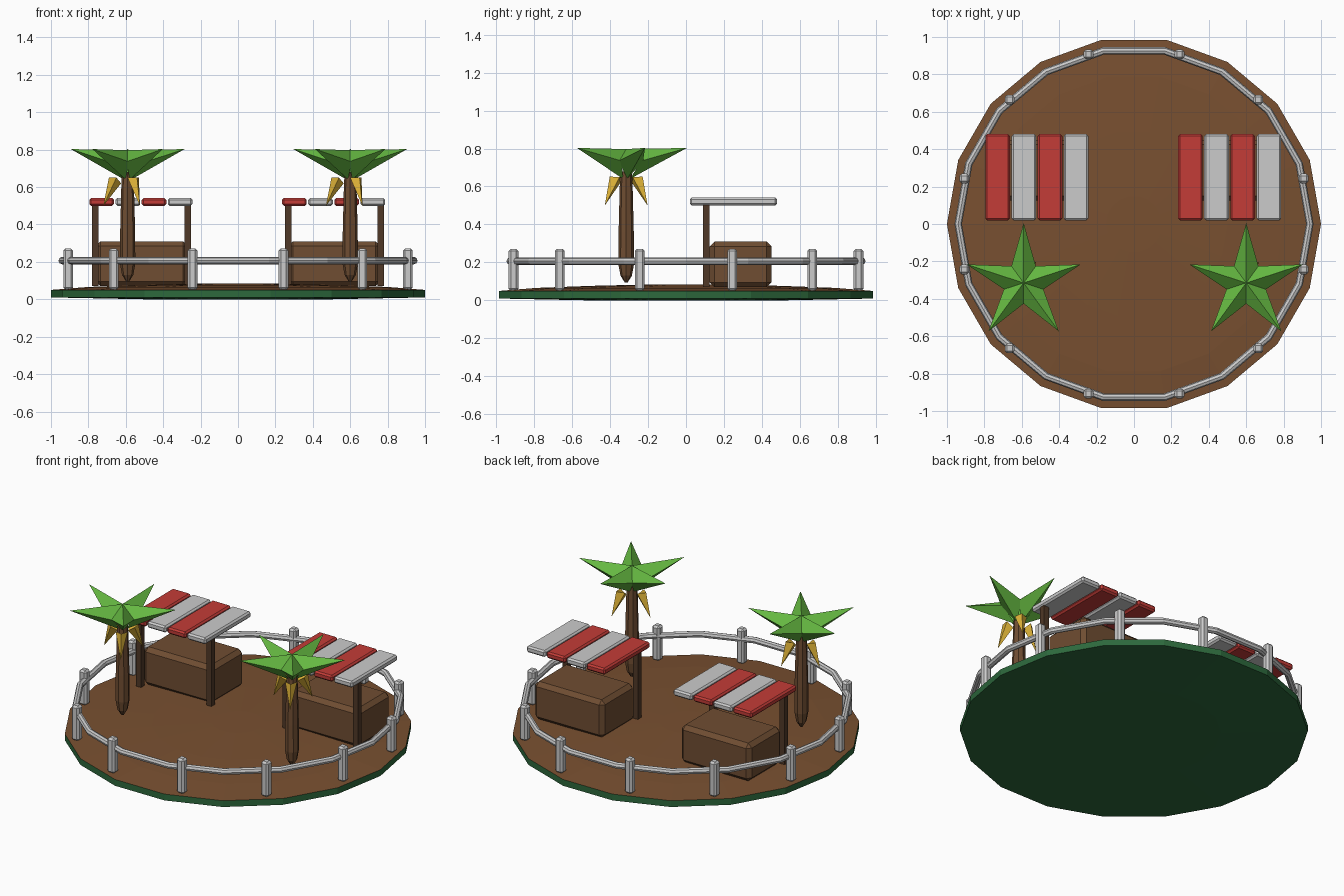
import bpy, bmesh, math
from mathutils import Vector, Matrix

if "Cube" in bpy.data.objects:
    bpy.data.objects.remove(bpy.data.objects["Cube"])


def mat(name, rgb):
    m = bpy.data.materials.new(name)
    m.diffuse_color = (*rgb, 1)
    m.use_nodes = True
    m.node_tree.nodes["Principled BSDF"].inputs["Base Color"].default_value = m.diffuse_color
    return m


SOIL = mat("soil", (0.19, 0.08, 0.03))
WOOD = mat("wood", (0.16, 0.075, 0.032))
DARK = mat("dark_wood", (0.08, 0.04, 0.02))
GRASS = mat("grass", (0.026, 0.14, 0.045))
RED = mat("red", (0.55, 0.045, 0.038))
LEAF = mat("leaf", (0.13, 0.48, 0.053))
GOLD = mat("gold", (0.75, 0.46, 0.04))


def finish(name, bm, material=None):
    bmesh.ops.recalc_face_normals(bm, faces=bm.faces)
    me = bpy.data.meshes.new(name)
    bm.to_mesh(me)
    bm.free()
    ob = bpy.data.objects.new(name, me)
    bpy.context.collection.objects.link(ob)
    if material:
        me.materials.append(material)
    return ob


def box(name, lo, hi, material=None, bevel=0.0):
    bm = bmesh.new()
    lo, hi = Vector(lo), Vector(hi)
    bmesh.ops.create_cube(bm, size=1, matrix=Matrix.Translation((lo + hi) / 2)
                          @ Matrix.Diagonal((*(hi - lo), 1)))
    if bevel:
        bmesh.ops.bevel(bm, geom=bm.edges[:], offset=bevel, segments=1, affect='EDGES')
    return finish(name, bm, material)


def lathe(name, profile, sides, center=(0, 0), material=None, closed=False):
    """Revolve (radius, z) points around a vertical axis."""
    bm = bmesh.new()
    rings = [[bm.verts.new((center[0] + r * math.cos(math.tau * i / sides),
                            center[1] + r * math.sin(math.tau * i / sides), z))
              for i in range(sides)] for r, z in profile]
    pairs = list(zip(rings, rings[1:]))
    if closed:
        pairs.append((rings[-1], rings[0]))
    for a, b in pairs:
        for i in range(sides):
            j = (i + 1) % sides
            bm.faces.new((a[i], a[j], b[j], b[i]))
    if not closed:
        bm.faces.new(rings[0])
        bm.faces.new(rings[-1])
    return finish(name, bm, material)


def spikes(name, base, tip, angles, center, material):
    """Ring of four-sided spikes; base and tip are given for the +x direction."""
    bm = bmesh.new()
    for a in angles:
        m = Matrix.Translation((*center, 0)) @ Matrix.Rotation(math.radians(a), 4, 'Z')
        b = [bm.verts.new(m @ Vector(p)) for p in base]
        t = bm.verts.new(m @ Vector(tip))
        bm.faces.new(b)
        for i in range(4):
            bm.faces.new((b[i], b[(i + 1) % 4], t))
    return finish(name, bm, material)


# Island: grass underside and slightly domed soil top
base = lathe("island_base", [(0.5, 0.0), (1, 0.01), (1, 0.05), (0.8, 0.066), (0.5, 0.077), (0.15, 0.085)],
             18, material=GRASS)
base.data.materials.append(SOIL)
for p in base.data.polygons:
    if p.normal.z > 0.5:
        p.material_index = 1

# Fence: faceted ring rail and twelve posts
rail = [(0.94 + 0.02 * math.cos(math.tau * k / 8), 0.207 + 0.02 * math.sin(math.tau * k / 8))
        for k in range(8)]
lathe("fence_rail", rail, 18, closed=True)
for k in range(12):
    a = math.radians(15 + 30 * k)
    x, y = 0.94 * math.cos(a), 0.94 * math.sin(a)
    box("fence_post", (x - 0.026, y - 0.026, 0.05), (x + 0.026, y + 0.026, 0.272), bevel=0.012)

# Stalls: counter, two front poles, four striped awning slats
for x0 in (-0.795, 0.235):
    box("stall_counter", (x0 + 0.035, 0.125, 0.07), (x0 + 0.525, 0.45, 0.31), WOOD, 0.025)
    for px in (0.015, 0.51):
        box("stall_pole", (x0 + px, 0.09, 0.07), (x0 + px + 0.035, 0.125, 0.51), DARK)
    for s in range(4):
        sx = x0 + 0.14 * s
        box("awning_slat", (sx, 0.02, 0.5), (sx + 0.132, 0.48, 0.541),
            None if s % 2 else RED, 0.01)

# Palms: tapered trunk, five keeled fronds, three hanging gold leaves
for c in ((-0.59, -0.315), (0.6, -0.315)):
    lathe("palm_trunk", [(0.008, 0.095), (0.03, 0.13), (0.041, 0.19), (0.04, 0.36),
                         (0.034, 0.6), (0.03, 0.68)], 8, c, WOOD)
    spikes("palm_fronds",
           [(0.0, 0, 0.797), (0.08, 0.068, 0.735), (0.02, 0, 0.64), (0.08, -0.068, 0.735)],
           (0.32, 0, 0.803), [90 + 72 * i for i in range(5)], c, LEAF)
    spikes("palm_hanging_leaves",
           [(0.035, 0, 0.62), (0.06, 0.035, 0.65), (0.1, 0, 0.652), (0.06, -0.035, 0.65)],
           (0.13, 0, 0.5), [60, 180, 300], c, GOLD)
